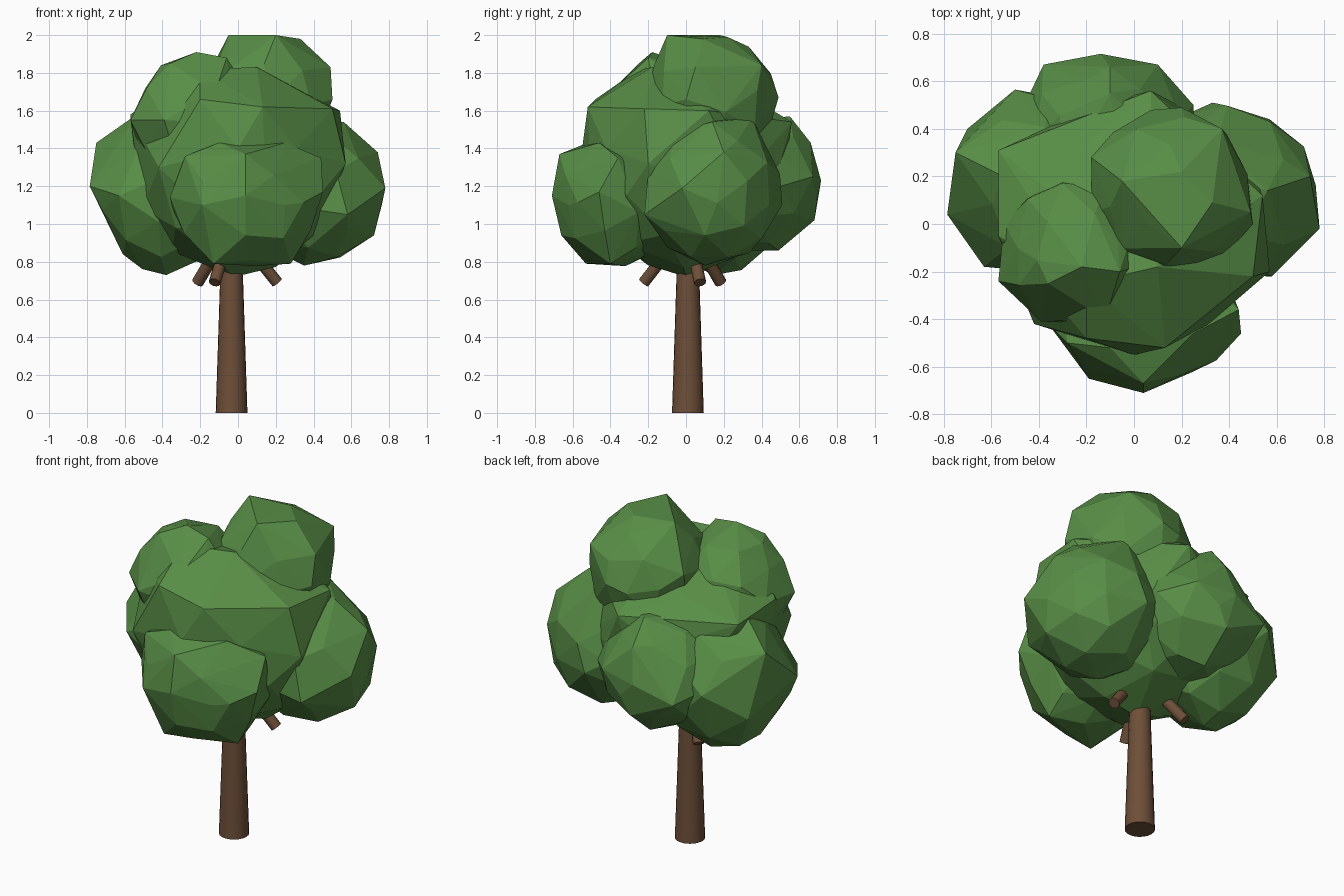
import bpy, bmesh, math
from mathutils import Vector, Euler


def material(name, color):
    m = bpy.data.materials.new(name)
    m.diffuse_color = (*color, 1)
    return m


LEAF = material("leaf green", (0.098, 0.27, 0.062))
BARK = material("bark brown", (0.155, 0.078, 0.040))


def finish(name, bm, mat):
    me = bpy.data.meshes.new(name)
    bm.to_mesh(me)
    bm.free()
    me.materials.append(mat)
    ob = bpy.data.objects.new(name, me)
    bpy.context.collection.objects.link(ob)
    return ob


def leaf_clump(name, center, radii, turn, knobs):
    """Faceted convex ball whose nearest corners are moved to the knobs."""
    center = Vector(center)
    bm = bmesh.new()
    bmesh.ops.create_icosphere(bm, subdivisions=2, radius=0.97)
    rot = Euler(turn).to_matrix()
    for v in bm.verts:
        d = rot @ v.co
        v.co = center + Vector([d[i] * radii[i] for i in range(3)])
    free = set(bm.verts)
    for k in knobs:
        k = Vector(k)
        v = min(free, key=lambda q: ((q.co - center).normalized()
                                     - (k - center).normalized()).length)
        v.co = k
        free.remove(v)
    # wrap the corners in a convex skin so there are no folds
    bmesh.ops.delete(bm, geom=bm.faces[:] + bm.edges[:], context='EDGES_FACES')
    points = [v.co.copy() for v in bm.verts]
    bm.free()
    bm = bmesh.new()
    for p in points:
        bm.verts.new(p)
    # the corners left over from clearing the faces are gone by now or rebuilt
    bmesh.ops.convex_hull(bm, input=bm.verts[:])
    loose = [v for v in bm.verts if not v.link_faces]
    bmesh.ops.delete(bm, geom=loose, context='VERTS')
    bmesh.ops.recalc_face_normals(bm, faces=bm.faces[:])
    return finish(name, bm, LEAF)


def tapered_rod(name, start, end, r1, r2, sides):
    """Round rod between two points, smooth sides and flat ends."""
    start, end = Vector(start), Vector(end)
    axis = end - start
    bm = bmesh.new()
    bmesh.ops.create_cone(bm, cap_ends=True, segments=sides, radius1=r1,
                          radius2=r2, depth=axis.length)
    rot = axis.to_track_quat('Z', 'Y')
    for v in bm.verts:
        v.co = rot @ v.co + (start + end) / 2
    for f in bm.faces:
        f.smooth = len(f.verts) == 4
    for e in bm.edges:
        e.smooth = all(f.smooth for f in e.link_faces)
    return finish(name, bm, BARK)


# Trunk
TX, TY = -0.034, 0.01
tapered_rod("trunk", (TX, TY, 0), (TX, TY, 0.95), 0.084, 0.053, 20)

# Three branch stubs around the trunk, their tips below the crown
for i, angle in enumerate((15, 136, 249)):
    a = math.radians(angle)
    c, s = math.cos(a), math.sin(a)
    tapered_rod(f"branch_{i + 1}", (TX + 0.25 * c, TY + 0.25 * s, 0.69),
                (TX + 0.05 * c, TY + 0.05 * s, 0.93), 0.032, 0.032, 10)

# Crown of overlapping leaf clumps
leaf_clump("crown_core", (0, 0, 1.27), (0.57, 0.55, 0.55), (0.2, 0.1, 0.3), [
    (-0.2, -0.48, 1.66), (0.13, -0.52, 1.62), (0.5, -0.22, 1.61),
    (0.57, -0.2, 1.32), (-0.57, 0.31, 1.56), (-0.57, -0.05, 1.58),
    (0, -0.55, 1.4), (-0.42, -0.42, 1.3), (0.54, 0.12, 1.6),
    (-0.02, 0, 0.72), (0.07, 0.56, 1.54), (0.1, -0.18, 1.83),
    (-0.2, -0.25, 1.82)])
leaf_clump("front_clump", (0.04, -0.37, 1.11), (0.4, 0.34, 0.35), (0.5, 0.3, 0.1), [
    (0.04, -0.71, 1.15), (-0.19, -0.65, 1.1), (0.25, -0.62, 1.1),
    (0.45, -0.46, 1.17), (0.44, -0.36, 1.35), (-0.36, -0.42, 1.14),
    (-0.28, -0.5, 1.36), (-0.13, -0.53, 0.79), (0.28, -0.4, 0.79),
    (-0.1, -0.52, 1.43), (0.25, -0.46, 1.43), (0.04, -0.67, 1.37),
    (0.04, -0.66, 0.94)])
leaf_clump("right_clump", (0.4, 0.14, 1.17), (0.38, 0.38, 0.4), (0.3, 0.6, 0.2), [
    (0.78, -0.02, 1.19), (0.74, 0.2, 1.38), (0.56, 0.14, 1.54),
    (0.35, 0.35, 1.56), (0.72, 0.1, 0.94), (0.58, -0.22, 1.05),
    (0.33, 0.51, 1.1), (0.57, 0.44, 1.1), (0.35, 0.1, 0.78),
    (0.52, -0.2, 1.28)])
leaf_clump("left_clump", (-0.39, 0.17, 1.15), (0.38, 0.39, 0.43), (0.6, 0.2, 0.7), [
    (-0.785, 0.04, 1.2), (-0.75, 0.3, 1.43), (-0.7, 0.4, 1.05),
    (-0.63, -0.18, 1.15), (-0.5, 0.565, 1.2), (-0.61, 0.15, 0.84),
    (-0.38, 0.15, 0.73), (-0.55, 0.2, 1.57)])
leaf_clump("back_clump", (-0.11, 0.35, 1.21), (0.38, 0.37, 0.37), (0.1, 0.5, 0.4), [
    (-0.14, 0.715, 1.23), (0.1, 0.67, 1.25), (-0.38, 0.67, 1.15),
    (-0.1, 0.55, 1.57), (-0.1, 0.49, 0.86), (0.25, 0.5, 1.2),
    (-0.47, 0.48, 1.2), (-0.1, 0.66, 1.43), (-0.1, 0.68, 1.02)])
leaf_clump("top_clump", (0.15, 0.13, 1.65), (0.35, 0.37, 0.36), (0.55, 0, 0.5), [
    (-0.05, 0.18, 2.0), (0.2, -0.1, 2.0), (0.33, 0.09, 1.98),
    (0.2, 0.22, 1.99), (0.37, 0.4, 1.84), (0.5, 0.0, 1.66),
    (0.49, 0.05, 1.83), (0.17, -0.22, 1.65), (-0.18, 0.28, 1.75),
    (0.2, 0.49, 1.67)])
leaf_clump("upper_left_clump", (-0.24, -0.11, 1.56), (0.34, 0.32, 0.34), (0.4, 0.4, 0.9), [
    (-0.22, -0.18, 1.91), (-0.36, -0.25, 1.85), (-0.49, -0.1, 1.72),
    (-0.57, -0.24, 1.55), (-0.39, -0.41, 1.55), (-0.12, -0.4, 1.7),
    (-0.3, 0.17, 1.7), (-0.06, -0.2, 1.88)])
